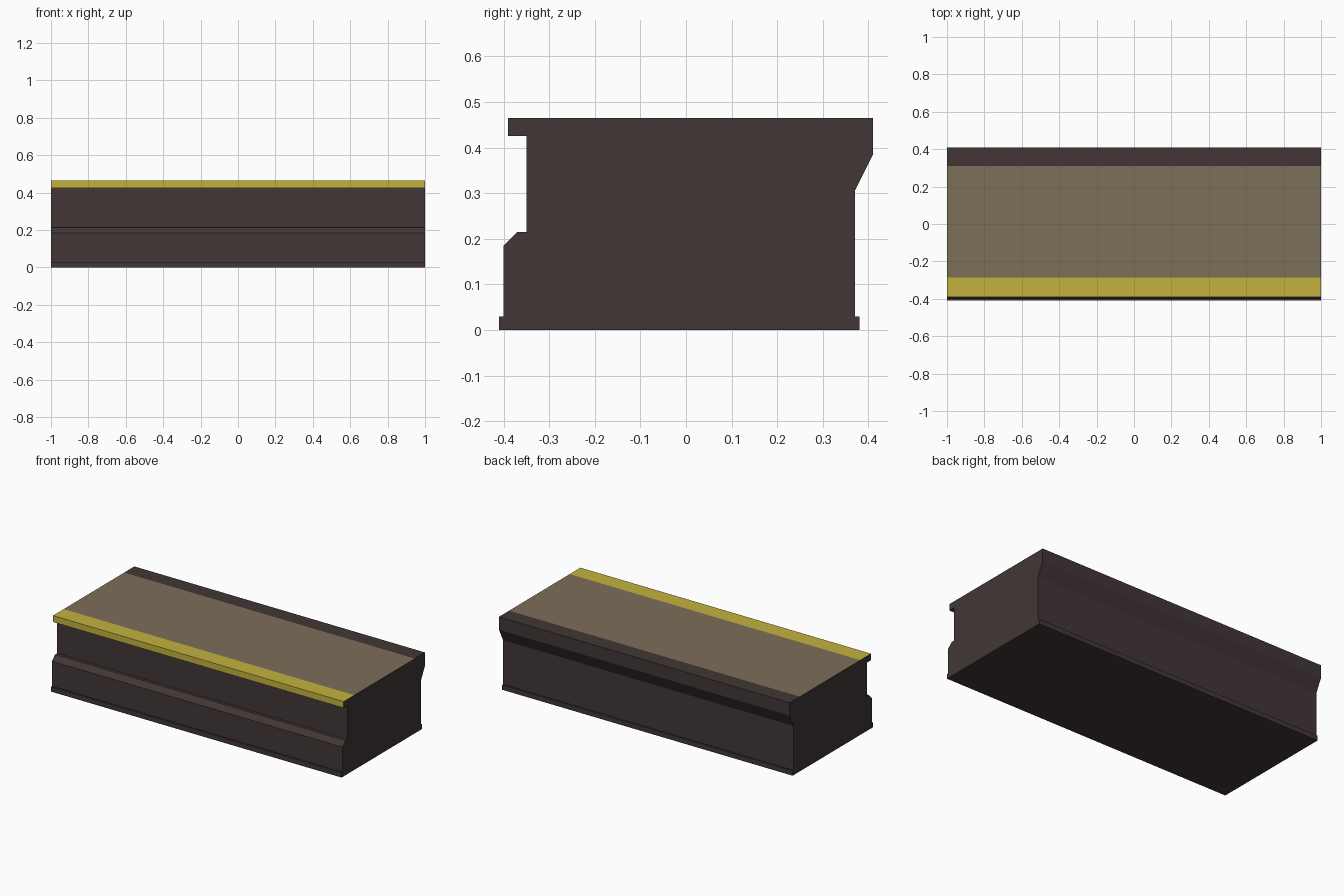
import bpy, bmesh

if "Cube" in bpy.data.objects:
    bpy.data.objects.remove(bpy.data.objects["Cube"])


def make_mat(name, rgb):
    m = bpy.data.materials.new(name)
    m.diffuse_color = (*rgb, 1.0)
    m.use_nodes = True
    m.node_tree.nodes["Principled BSDF"].inputs["Base Color"].default_value = m.diffuse_color
    return m


mats = [make_mat("dark_brown", (0.054, 0.037, 0.037)),
        make_mat("tan_surface", (0.205, 0.156, 0.098)),
        make_mat("yellow_edge", (0.552, 0.445, 0.048))]
DARK, TAN, YELLOW = 0, 1, 2

# Platform cross-section (y, z) and the colour of the strip leaving each point
section = [
    (-0.41, 0.0, DARK), (0.38, 0.0, DARK), (0.38, 0.03, DARK), (0.37, 0.03, DARK),
    (0.37, 0.305, DARK), (0.41, 0.385, DARK), (0.41, 0.465, DARK),
    (0.31, 0.465, TAN), (-0.285, 0.465, YELLOW), (-0.39, 0.465, YELLOW),
    (-0.39, 0.425, DARK), (-0.35, 0.425, DARK), (-0.35, 0.215, DARK),
    (-0.37, 0.215, DARK), (-0.40, 0.185, DARK), (-0.40, 0.03, DARK), (-0.41, 0.03, DARK),
]

bm = bmesh.new()
left = [bm.verts.new((-1, y, z)) for y, z, _ in section]
right = [bm.verts.new((1, y, z)) for y, z, _ in section]

# Long strips
n = len(section)
for i in range(n):
    j = (i + 1) % n
    f = bm.faces.new((left[i], left[j], right[j], right[i]))
    f.material_index = section[i][2]

# End caps
bm.faces.new(right)
bm.faces.new(left[::-1])
bmesh.ops.recalc_face_normals(bm, faces=bm.faces[:])

mesh = bpy.data.meshes.new("platform_block")
bm.to_mesh(mesh)
bm.free()
for m in mats:
    mesh.materials.append(m)
bpy.context.collection.objects.link(bpy.data.objects.new("platform_block", mesh))
